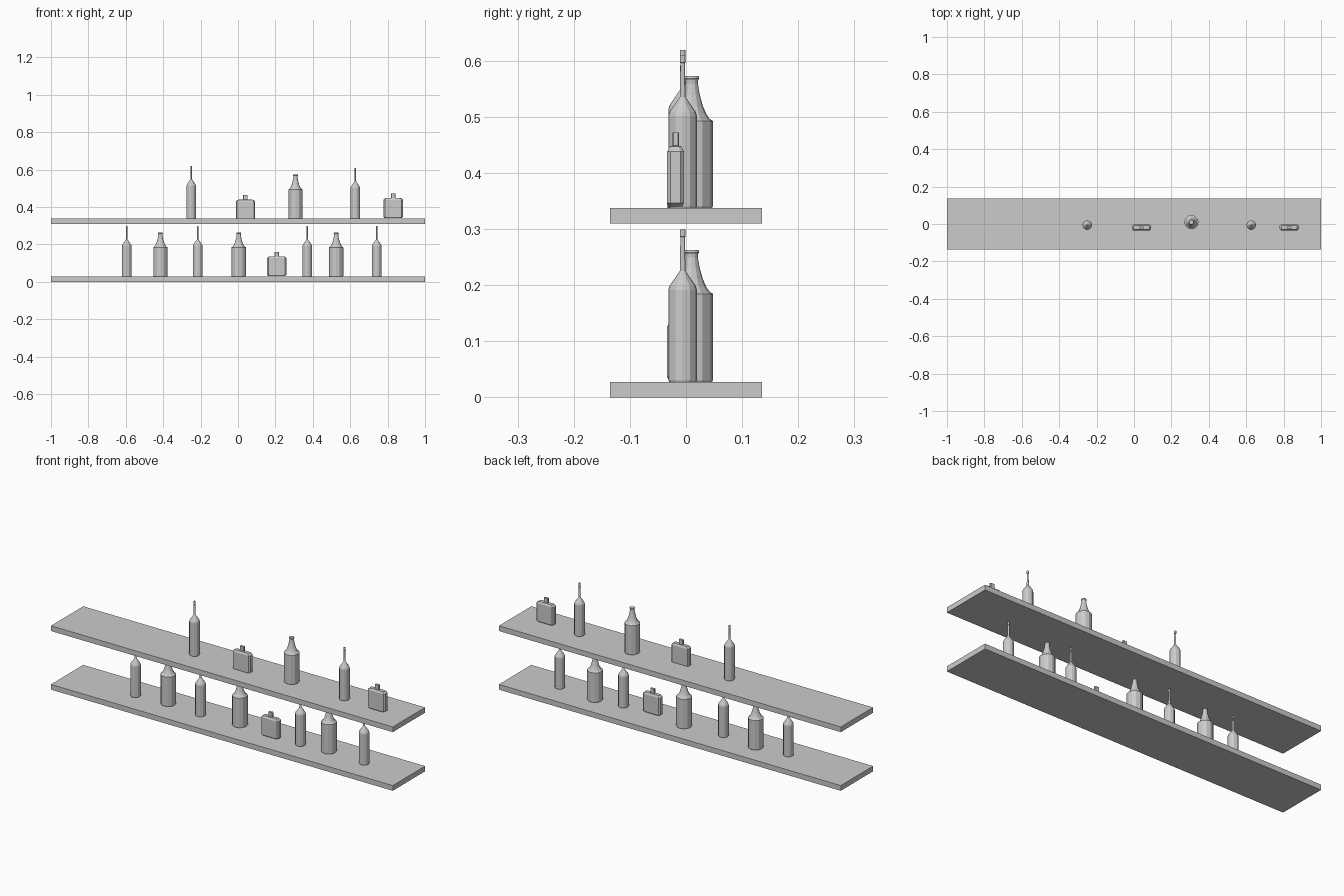
import bpy, bmesh, math

if "Cube" in bpy.data.objects:
    bpy.data.objects.remove(bpy.data.objects["Cube"])

def finish(name, bm, loc):
    bmesh.ops.recalc_face_normals(bm, faces=bm.faces)
    me = bpy.data.meshes.new(name)
    bm.to_mesh(me)
    bm.free()
    ob = bpy.data.objects.new(name, me)
    ob.location = loc
    bpy.context.collection.objects.link(ob)

def loft(name, rings, loc):
    """Skin a stack of matching point rings and cap both ends."""
    bm = bmesh.new()
    vs = [[bm.verts.new(p) for p in r] for r in rings]
    n = len(vs[0])
    for a, b in zip(vs, vs[1:]):
        for i in range(n):
            j = (i + 1) % n
            bm.faces.new((a[i], a[j], b[j], b[i]))
    bm.faces.new(vs[0])
    bm.faces.new(vs[-1])
    finish(name, bm, loc)

def circle(r, z, n=12):
    return [(r * math.cos(2 * math.pi * i / n), r * math.sin(2 * math.pi * i / n), z)
            for i in range(n)]

def octagon(hx, hy, z, c):
    return [(hx, -hy + c, z), (hx, hy - c, z), (hx - c, hy, z), (-hx + c, hy, z),
            (-hx, hy - c, z), (-hx, -hy + c, z), (-hx + c, -hy, z), (hx - c, -hy, z)]

# Shelf boards
def shelf(name, z, t):
    bm = bmesh.new()
    bmesh.ops.create_cube(bm, size=1)
    bmesh.ops.scale(bm, vec=(2, 0.27, t), verts=bm.verts)
    finish(name, bm, (0, 0, z + t / 2))

shelf("lower_shelf", 0, 0.0275)
shelf("upper_shelf", 0.31, 0.0275)

# Slim bottle: straight body, cone shoulder, thin neck with collar
def slim(name, x, z, body, top):
    prof = [(0.024, 0), (0.0255, 0.003), (0.0255, body - 0.007), (0.0235, body),
            (0.005, body + 0.027), (0.004, top - 0.014), (0.005, top - 0.013), (0.005, top)]
    loft(name, [circle(r, h) for r, h in prof], (x, -0.006, z))

# Wide bottle: broad body, swept shoulder, flared lip
def wide(name, x, z, body, top):
    k = (top - body) / 0.08
    prof = [(0.036, 0), (0.038, 0.003), (0.038, body)]
    prof += [(r, body + h * k) for r, h in
             [(0.032, 0.004), (0.026, 0.013), (0.020, 0.027), (0.0145, 0.047),
              (0.011, 0.067), (0.0115, 0.073), (0.0135, 0.076), (0.0125, 0.080)]]
    loft(name, [circle(r, h) for r, h in prof], (x, 0.010, z))

# Flat flask: chamfered slab with a small neck
def flask(name, x, z, body, top):
    rings = [octagon(0.043, 0.012, 0, 0.006), octagon(0.051, 0.015, 0.006, 0.006),
             octagon(0.051, 0.015, body - 0.009, 0.006), octagon(0.042, 0.010, body, 0.005),
             octagon(0.012, 0.006, body + 0.001, 0.002), octagon(0.012, 0.006, top, 0.002)]
    loft(name, rings, (x, -0.0185, z))

LO, UP = 0.0275, 0.3375
for i, x in enumerate((-0.595, -0.215, 0.37, 0.742)):
    slim(f"lower_slim_bottle_{i}", x, LO, 0.171, 0.272)
for i, x in enumerate((-0.415, 0.004, 0.525)):
    wide(f"lower_wide_bottle_{i}", x, LO, 0.157, 0.235)
flask("lower_flask", 0.207, LO + 0.003, 0.105, 0.130)

slim("upper_slim_bottle_0", -0.25, UP, 0.183, 0.282)
slim("upper_slim_bottle_1", 0.627, UP, 0.171, 0.272)
wide("upper_wide_bottle", 0.307, UP, 0.155, 0.235)
flask("upper_flask_0", 0.04, UP - 0.004, 0.105, 0.130)
flask("upper_flask_1", 0.83, UP + 0.003, 0.107, 0.132)
